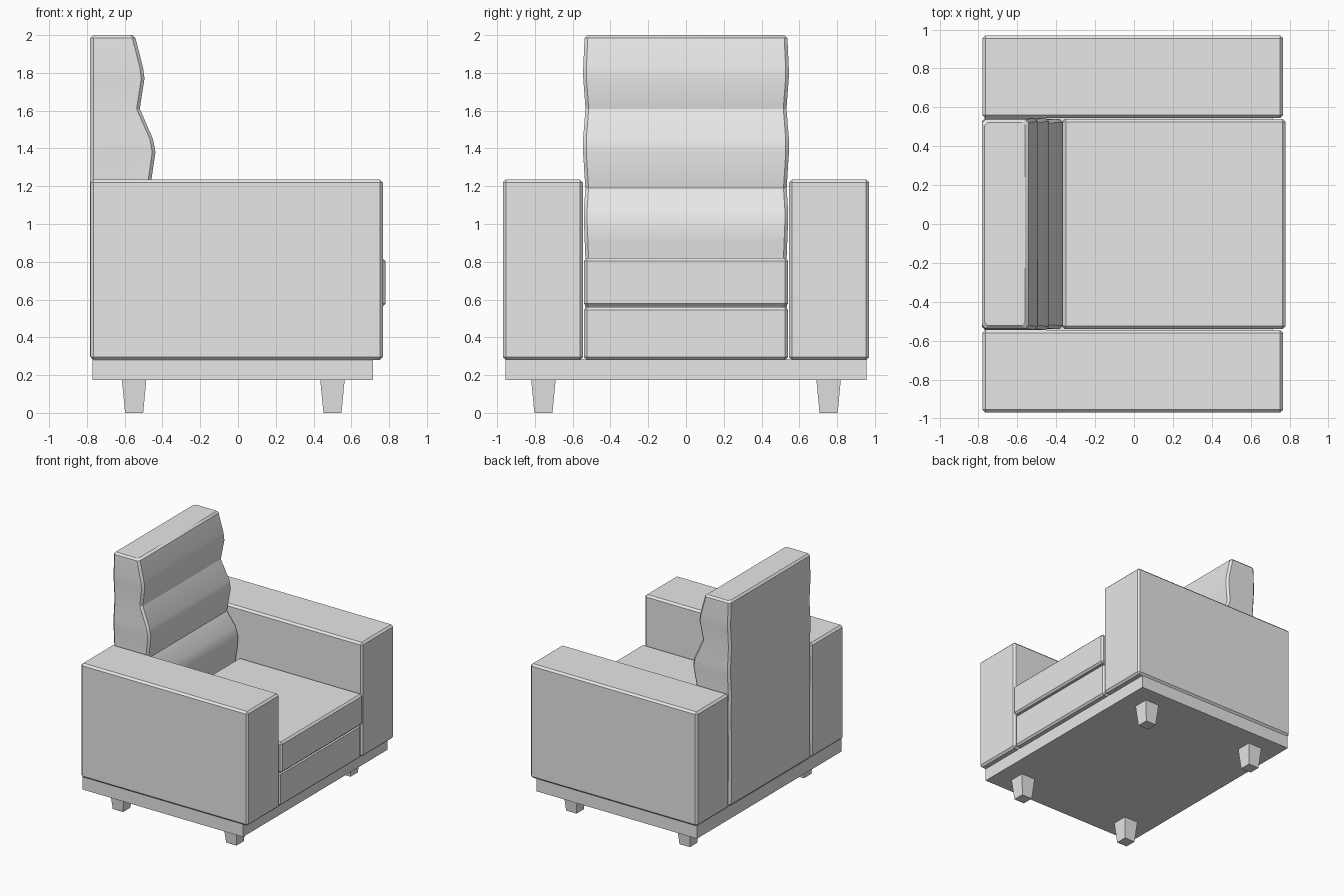
import bpy, bmesh

cube = bpy.data.objects.get("Cube")
if cube:
    bpy.data.objects.remove(cube, do_unlink=True)

# One upholstery grey throughout
grey = bpy.data.materials.new("light_grey")
grey.use_nodes = True
grey.diffuse_color = (0.8, 0.8, 0.8, 1)
grey.node_tree.nodes["Principled BSDF"].inputs["Base Color"].default_value = (0.8, 0.8, 0.8, 1)


def make_object(name, bm):
    bmesh.ops.recalc_face_normals(bm, faces=bm.faces)
    mesh = bpy.data.meshes.new(name)
    bm.to_mesh(mesh)
    bm.free()
    mesh.materials.append(grey)
    obj = bpy.data.objects.new(name, mesh)
    bpy.context.collection.objects.link(obj)
    return obj


def loft(name, rings):
    """Skin a stack of equal-length vertex rings and cap both ends."""
    bm = bmesh.new()
    loops = [[bm.verts.new(p) for p in ring] for ring in rings]
    n = len(loops[0])
    for low, high in zip(loops, loops[1:]):
        for i in range(n):
            j = (i + 1) % n
            bm.faces.new((low[i], low[j], high[j], high[i]))
    bm.faces.new(loops[0][::-1])
    bm.faces.new(loops[-1])
    return make_object(name, bm)


def rectangle(x0, x1, y0, y1, z):
    return [(x0, y0, z), (x1, y0, z), (x1, y1, z), (x0, y1, z)]


def box(name, x, y, z, chamfer=0.0):
    obj = loft(name, [rectangle(*x, *y, h) for h in z])
    if chamfer:
        bevel = obj.modifiers.new("chamfer", "BEVEL")
        bevel.width = chamfer
        bevel.segments = 1
    return obj


# Plinth, front panel and seat cushion
box("plinth", (-0.77, 0.715), (-0.955, 0.955), (0.175, 0.285))
box("front_panel", (-0.37, 0.763), (-0.54, 0.54), (0.28, 0.56), 0.015)
box("seat_cushion", (-0.365, 0.78), (-0.54, 0.54), (0.563, 0.82), 0.015)

# Arms and tapered legs on both sides
for side, label in ((-1, "right"), (1, "left")):
    inner, outer = sorted((side * 0.545, side * 0.97))
    box(label + "_arm", (-0.78, 0.767), (inner, outer), (0.28, 1.235), 0.016)
    for x, place in ((-0.55, "back"), (0.5, "front")):
        y = side * 0.755
        loft(f"{label}_{place}_leg",
             [rectangle(x - r, x + r, y - r, y + r, z)
              for r, z in ((0.048, 0), (0.065, 0.18))])


# Backrest: wavy front, with chamfered corners on each section
def back_section(z, front, half, c=0.017, back=-0.783):
    right = [(back + c, -half, z), (front - c, -half, z), (front, c - half, z)]
    left = [(x, -y, z) for x, y, z in reversed(right)]
    return right + left + [(back, half - c, z), (back, c - half, z)]


profile = [
    (0.3, -0.38, 0.537), (0.8, -0.385, 0.532), (0.9, -0.37, 0.536),
    (1.0, -0.365, 0.54), (1.08, -0.39, 0.54), (1.19, -0.465, 0.533),
    (1.38, -0.437, 0.545), (1.45, -0.45, 0.545), (1.61, -0.52, 0.532),
    (1.77, -0.495, 0.544), (1.83, -0.503, 0.544), (1.985, -0.543, 0.537),
]
sections = [back_section(0.28, -0.395, 0.522, back=-0.768)]
sections += [back_section(*p) for p in profile]
sections.append(back_section(2.0, -0.56, 0.522, back=-0.768))
backrest = loft("backrest", sections)

bpy.ops.object.select_all(action="DESELECT")
backrest.select_set(True)
bpy.context.view_layer.objects.active = backrest
bpy.ops.object.shade_smooth_by_angle(angle=0.5)
